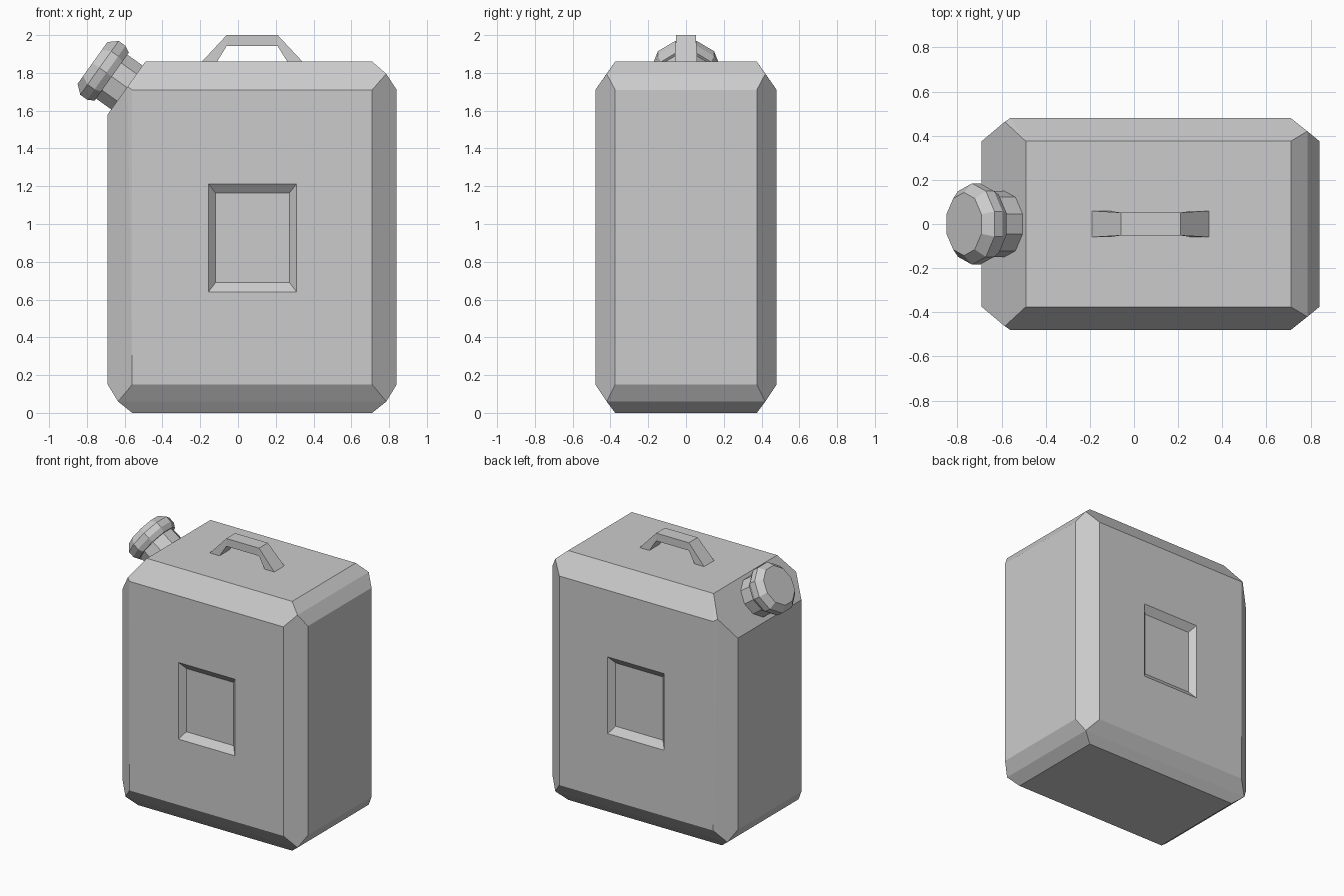
import bpy, bmesh
from math import cos, sin, pi, radians
from mathutils import Vector

if "Cube" in bpy.data.objects:
    bpy.data.objects.remove(bpy.data.objects["Cube"])


def finish(name, bm):
    bmesh.ops.recalc_face_normals(bm, faces=bm.faces)
    mesh = bpy.data.meshes.new(name)
    bm.to_mesh(mesh)
    bm.free()
    obj = bpy.data.objects.new(name, mesh)
    bpy.context.collection.objects.link(obj)
    return obj


def loft(name, rings):
    """Skin a list of closed rings and cap both ends."""
    bm = bmesh.new()
    loops = [[bm.verts.new(p) for p in ring] for ring in rings]
    n = len(loops[0])
    for a, b in zip(loops, loops[1:]):
        for i in range(n):
            j = (i + 1) % n
            bm.faces.new((a[i], a[j], b[j], b[i]))
    bm.faces.new(loops[0])
    bm.faces.new(loops[-1])
    return finish(name, bm)


# Body: chamfered box with a larger slope at the spout corner
side_profile = [(-.69, .15), (-.56, 0), (.71, 0), (.84, .15),
                (.84, 1.71), (.71, 1.86), (-.49, 1.86), (-.69, 1.58)]
corners = [(-.635, .42, .06), (.785, .42, .06),
           (.785, .42, 1.795), (-.585, .463, 1.727)]
front = [(x, .48, z) for x in (-.56, .71) for z in (.15, 1.71)]
half = [(x, .375, z) for x, z in side_profile] + corners + front

bm = bmesh.new()
for x, y, z in half:
    for s in (-1, 1):
        bm.verts.new((x, s * y, z))
bmesh.ops.convex_hull(bm, input=bm.verts)
bmesh.ops.dissolve_limit(bm, angle_limit=radians(2),
                         verts=bm.verts, edges=bm.edges)
bm.normal_update()

# Recessed panels on the front and back
for s in (-1, 1):
    face = max(bm.faces, key=lambda f: (s * f.normal.y > .99) * f.calc_area())
    for hx, hz, y in ((.233, .286, .48), (.195, .236, .44)):
        bmesh.ops.inset_individual(bm, faces=[face], thickness=.03)
        mid = face.calc_center_median()
        for v in face.verts:
            v.co = (.077 + (hx if v.co.x > mid.x else -hx), s * y,
                    .927 + (hz if v.co.z > mid.z else -hz))
finish("can_body", bm)

# Handle: bent bar, slightly wider at the feet
stations = [((-.20, 1.85), (-.117, 1.85), .06), ((-.06, 2.0), (-.06, 1.942), .052),
            ((.21, 2.0), (.21, 1.942), .052), ((.35, 1.85), (.267, 1.85), .06)]
loft("handle", [[(o[0], -w, o[1]), (o[0], w, o[1]), (i[0], w, i[1]), (i[0], -w, i[1])]
                for o, i, w in stations])

# Spout neck and screw cap: ten-sided turned parts square to the slope
axis = Vector((-.814, 0, .581))
across = Vector((.581, 0, .814))
base = Vector((-.587, 0, 1.722))


def turned(name, profile, sides=10):
    angles = [2 * pi * k / sides for k in range(sides)]
    loft(name, [[base + axis * h + Vector((0, r * cos(a), 0)) + across * (r * sin(a))
                 for a in angles] for h, r in profile])


turned("spout_neck", [(-.02, .15), (.12, .15)])
turned("screw_cap", [(.10, .164), (.135, .184), (.18, .184), (.225, .143)])
